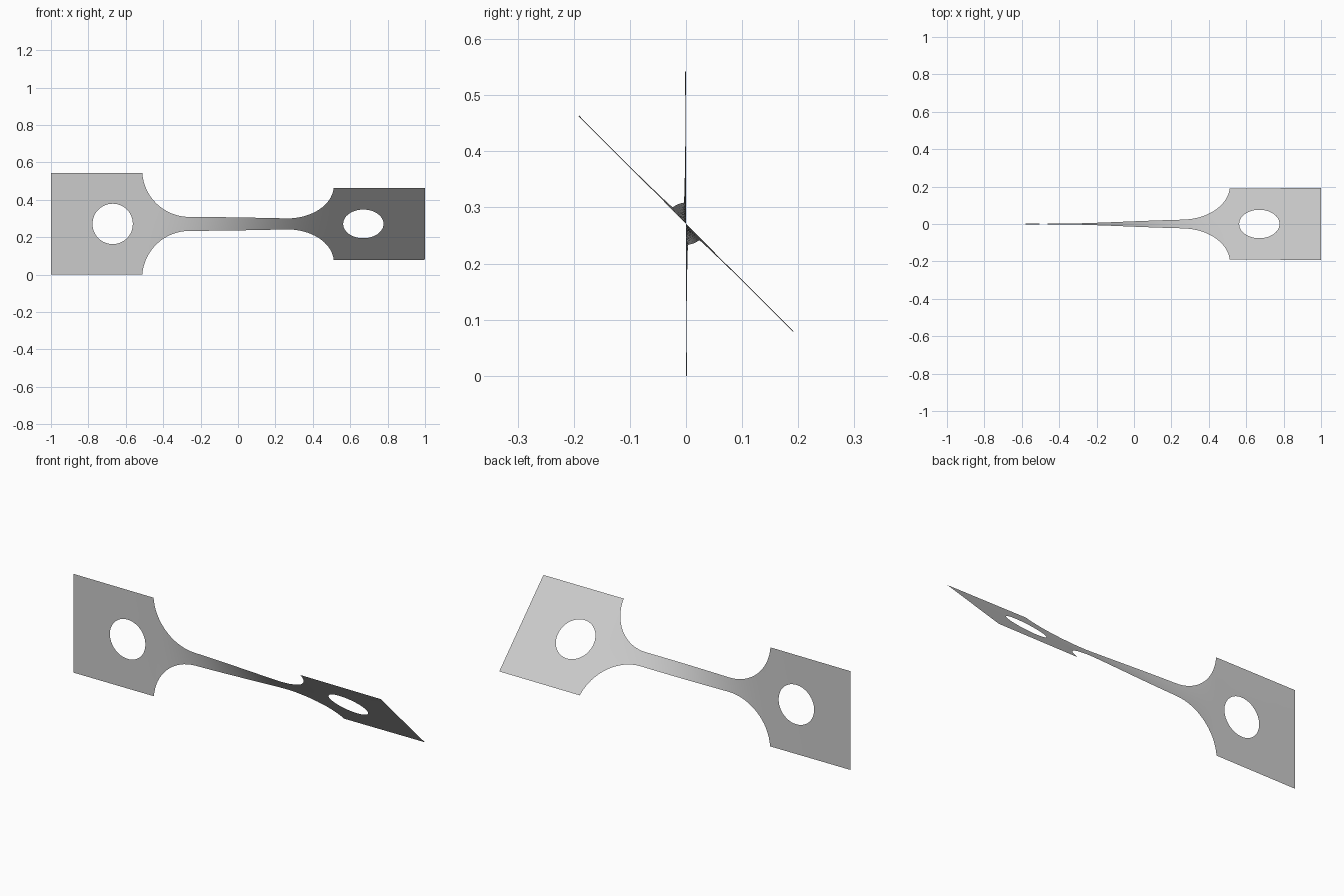
import bpy, bmesh, math

cube = bpy.data.objects.get("Cube")
if cube:
    bpy.data.objects.remove(cube, do_unlink=True)

HALF = 0.271                          # half width of the end tabs
SHOULDER = 0.511                      # where a tab meets the neck
HOLE_X, HOLE_R = 0.67, 0.108
ARC_X, ARC_H, ARC_R = 0.26, 0.29, 0.2525   # shoulder fillet circle
N = 16                                # divisions across the sheet


def twist(x, h):
    """Turn a point of the flat sheet about the long axis by its station."""
    t = min(max(x + 0.5, 0), 1)
    smooth = t * t * (3 - 2 * t)
    a = math.radians(45) * (0.97 * smooth + 0.03 * (x + 1) / 2)
    return (x, -h * math.sin(a), HALF + h * math.cos(a))


def add_grid(bm, rows, closed=False):
    """Skin successive rows of flat (x, h) points with quads."""
    verts = [[bm.verts.new(twist(*p)) for p in row] for row in rows]
    count = len(rows[0])
    for r0, r1 in zip(verts, verts[1:]):
        for i in range(count if closed else count - 1):
            j = (i + 1) % count
            bm.faces.new((r0[i], r0[j], r1[j], r1[i]))


def tab_rows(side):
    """Rings blending from the rectangular outline to the round hole."""
    x0, x1 = -1, -SHOULDER
    corners = [(x0, -HALF), (x1, -HALF), (x1, HALF), (x0, HALF)]
    outline = []
    for k in range(4):
        (ax, ah), (bx, bh) = corners[k], corners[(k + 1) % 4]
        outline += [(ax + (bx - ax) * i / N, ah + (bh - ah) * i / N) for i in range(N)]
    rows = []
    for f in (0, 0.33, 0.67, 1):
        ring = []
        for x, h in outline:
            a = math.atan2(h, x + HOLE_X)
            cx, ch = -HOLE_X + HOLE_R * math.cos(a), HOLE_R * math.sin(a)
            ring.append((-side * (x + (cx - x) * f), h + (ch - h) * f))
        rows.append(ring)
    return rows


def neck_rows():
    """Cross lines along both fillets and the slim bar between them."""
    start = math.asin((ARC_H - HALF) / ARC_R)
    fillet = []
    for i in range(17):
        a = start + (math.pi / 2 - start) * i / 16
        fillet.append((-ARC_X - ARC_R * math.cos(a), ARC_H - ARC_R * math.sin(a)))
    bar = [(-ARC_X + 2 * ARC_X * i / 24, ARC_H - ARC_R) for i in range(1, 24)]
    stations = fillet + bar + [(-x, w) for x, w in reversed(fillet)]
    return [[(x, w * (2 * i / N - 1)) for i in range(N + 1)] for x, w in stations]


# Sheet: two holed tabs joined by the twisted neck
bm = bmesh.new()
add_grid(bm, tab_rows(-1), closed=True)
add_grid(bm, tab_rows(1), closed=True)
add_grid(bm, neck_rows())
bmesh.ops.remove_doubles(bm, verts=bm.verts, dist=0.0005)
bmesh.ops.recalc_face_normals(bm, faces=bm.faces)
# Point the sheet's front side forwards
if sum(f.normal.y * f.calc_area() for f in bm.faces) > 0:
    bmesh.ops.reverse_faces(bm, faces=bm.faces)
for f in bm.faces:
    f.smooth = True
mesh = bpy.data.meshes.new("twisted_plate")
bm.to_mesh(mesh)
bm.free()
plate = bpy.data.objects.new("twisted_plate", mesh)
bpy.context.collection.objects.link(plate)

# Plain grey metal
grey = bpy.data.materials.new("light_grey")
grey.use_nodes = True
colour = (0.6, 0.6, 0.6, 1)
grey.diffuse_color = colour
grey.node_tree.nodes["Principled BSDF"].inputs["Base Color"].default_value = colour
mesh.materials.append(grey)
